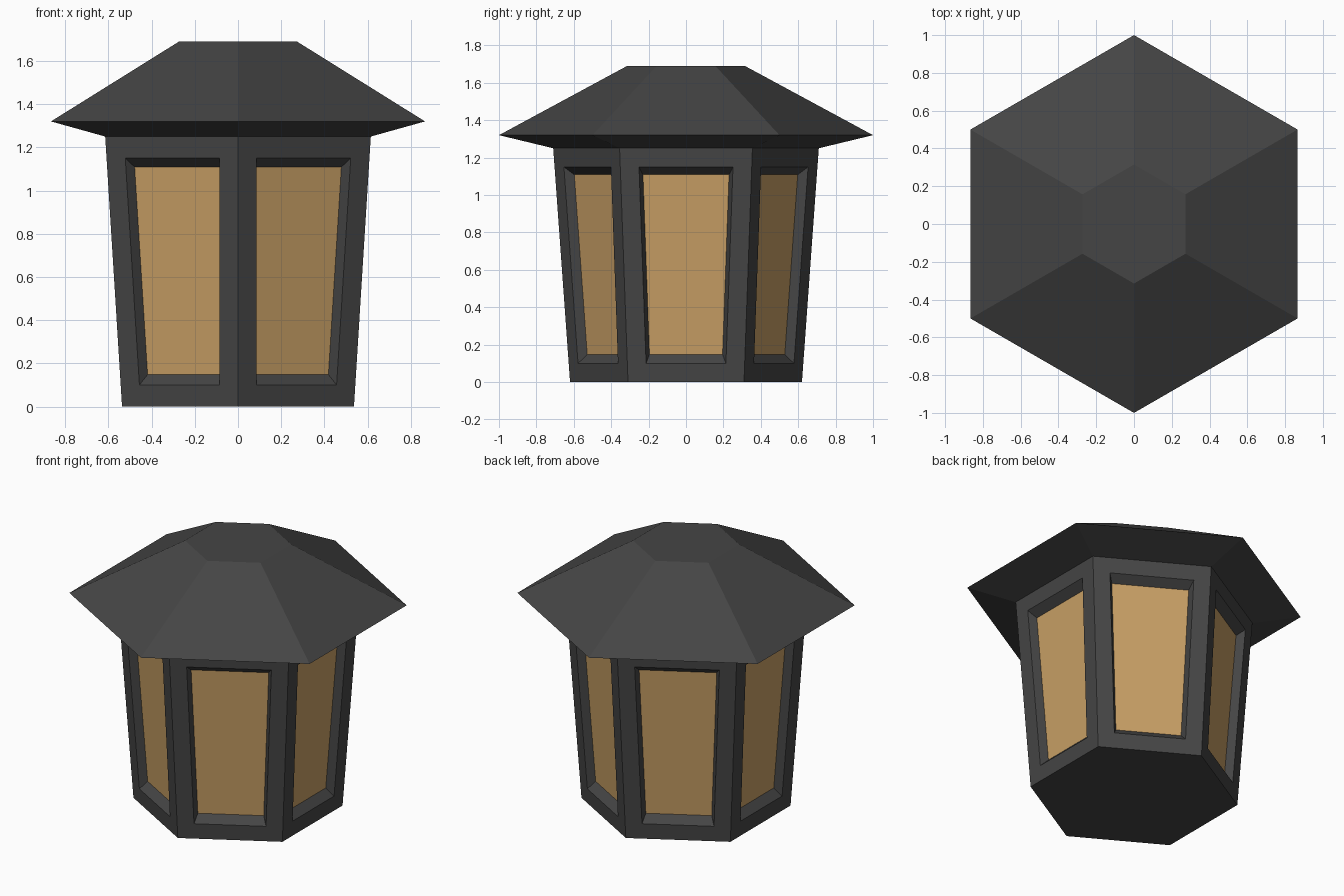
import bpy, bmesh, math
from mathutils import Vector

if "Cube" in bpy.data.objects:
    bpy.data.objects.remove(bpy.data.objects["Cube"])


def material(name, rgb):
    m = bpy.data.materials.new(name)
    m.diffuse_color = (*rgb, 1)
    m.use_nodes = True
    m.node_tree.nodes["Principled BSDF"].inputs["Base Color"].default_value = m.diffuse_color
    return m


def hex_ring(bm, radius, z):
    # hexagon with corners on the y axis
    angles = [math.radians(90 + 60 * i) for i in range(6)]
    return [bm.verts.new((radius * math.cos(a), radius * math.sin(a), z)) for a in angles]


def bridge(bm, low, high):
    return [bm.faces.new((low[i], low[(i + 1) % 6], high[(i + 1) % 6], high[i])) for i in range(6)]


def finish(bm, name, mat):
    bm.normal_update()
    mesh = bpy.data.meshes.new(name)
    bm.to_mesh(mesh)
    bm.free()
    mesh.materials.append(mat)
    ob = bpy.data.objects.new(name, mesh)
    bpy.context.collection.objects.link(ob)
    return ob


metal = material("dark_metal", (0.06, 0.06, 0.06))
amber = material("amber_glass", (0.58, 0.35, 0.13))

# lantern body: tapered hexagon with a recessed window in each side
body = bmesh.new()
glass = bmesh.new()
base = hex_ring(body, 0.62, 0)
rim = hex_ring(body, 0.71, 1.25)
body.faces.new(base[::-1])
sides = bridge(body, base, rim)
body.normal_update()
bmesh.ops.inset_individual(body, faces=sides, thickness=0.1, use_even_offset=True)
body.normal_update()
for face in sides:
    centre, normal = face.calc_center_bounds(), face.normal.copy()
    outer = list(face.verts)
    inner_co = [centre + (v.co - centre) * 0.915 - normal * 0.05 for v in outer]
    body.faces.remove(face)
    inner = [body.verts.new(c) for c in inner_co]
    for i in range(4):
        j = (i + 1) % 4
        body.faces.new((outer[i], outer[j], inner[j], inner[i]))
    # window pane at the bottom of the recess
    glass.faces.new([glass.verts.new(c) for c in inner_co])
finish(body, "lantern_body", metal)
finish(glass, "window_panes", amber)

# roof: flared soffit, sloped sides and flat cap
roof = bmesh.new()
soffit = hex_ring(roof, 0.71, 1.25)
eave = hex_ring(roof, 1.0, 1.32)
cap = hex_ring(roof, 0.315, 1.69)
bridge(roof, soffit, eave)
bridge(roof, eave, cap)
roof.faces.new(cap)
finish(roof, "roof", metal)
